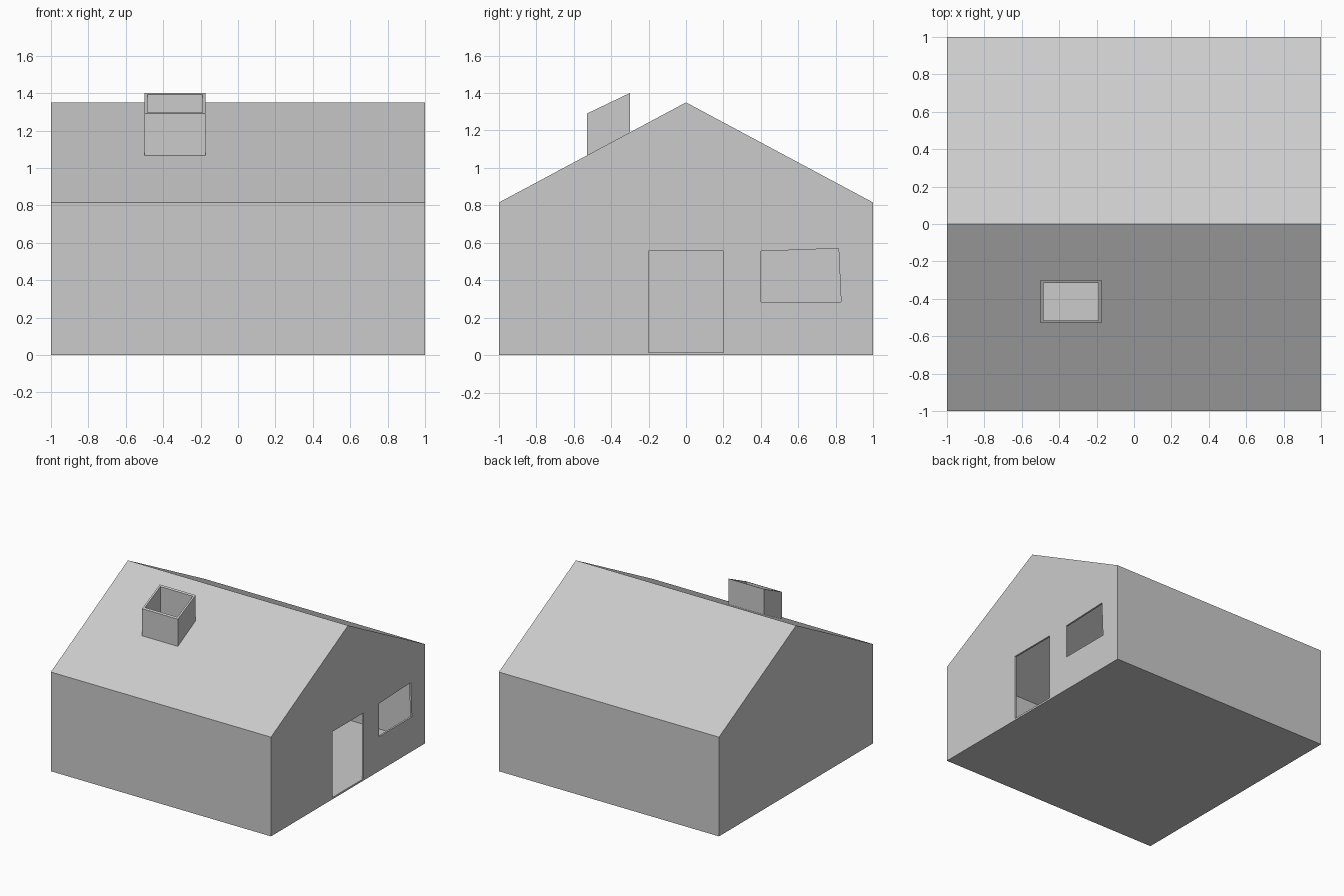
import bpy, bmesh

if "Cube" in bpy.data.objects:
    bpy.data.objects.remove(bpy.data.objects["Cube"])

T = 0.015                       # wall thickness
EAVE, RIDGE = 0.815, 1.35


def roof(y):
    return RIDGE - (RIDGE - EAVE) * abs(y)


def prism(name, profile, x0, x1, helper=False):
    """Extrude a (y, z) profile along x."""
    bm = bmesh.new()
    face = bm.faces.new([bm.verts.new((x0, y, z)) for y, z in profile])
    ext = bmesh.ops.extrude_face_region(bm, geom=[face])
    verts = [g for g in ext["geom"] if isinstance(g, bmesh.types.BMVert)]
    bmesh.ops.translate(bm, verts=verts, vec=(x1 - x0, 0, 0))
    bmesh.ops.recalc_face_normals(bm, faces=bm.faces)
    mesh = bpy.data.meshes.new(name)
    bm.to_mesh(mesh)
    bm.free()
    ob = bpy.data.objects.new(name, mesh)
    bpy.context.collection.objects.link(ob)
    if helper:
        ob.hide_render = True
        ob.display_type = 'WIRE'
    return ob


def cut(target, cutter):
    mod = target.modifiers.new(cutter.name, 'BOOLEAN')
    mod.operation = 'DIFFERENCE'
    mod.solver = 'EXACT'
    mod.object = cutter


# house shell and its hollow room
house = prism("house", [(-1, 0), (1, 0), (1, EAVE), (0, RIDGE), (-1, EAVE)], -1, 1)
i, drop = 1 - T, 0.017
room = prism("room_cutter", [(-i, T), (i, T), (i, roof(i) - drop),
                             (0, RIDGE - drop), (-i, roof(i) - drop)], -i, i, True)

# door and window openings in the right gable wall
door = prism("door_cutter", [(-0.2, T), (0.2, T), (0.2, 0.555), (-0.2, 0.555)],
             0.9, 1.1, True)
window = prism("window_cutter", [(0.4, 0.283), (0.828, 0.283), (0.815, 0.57), (0.4, 0.555)],
               0.9, 1.1, True)

# chimney with sloping top, open down into the room
F, B = -0.53, -0.30
chimney = prism("chimney", [(F, roof(F) - 0.006), (B, roof(B) - 0.006),
                            (B, 1.40), (F, 1.29)], -0.5, -0.175)
flue = prism("flue_cutter", [(F + T, 0.95), (B - T, 0.95), (B - T, 1.6), (F + T, 1.6)],
             -0.5 + T, -0.175 - T, True)

for cutter in (room, door, window, flue):
    cut(house, cutter)
cut(chimney, flue)
